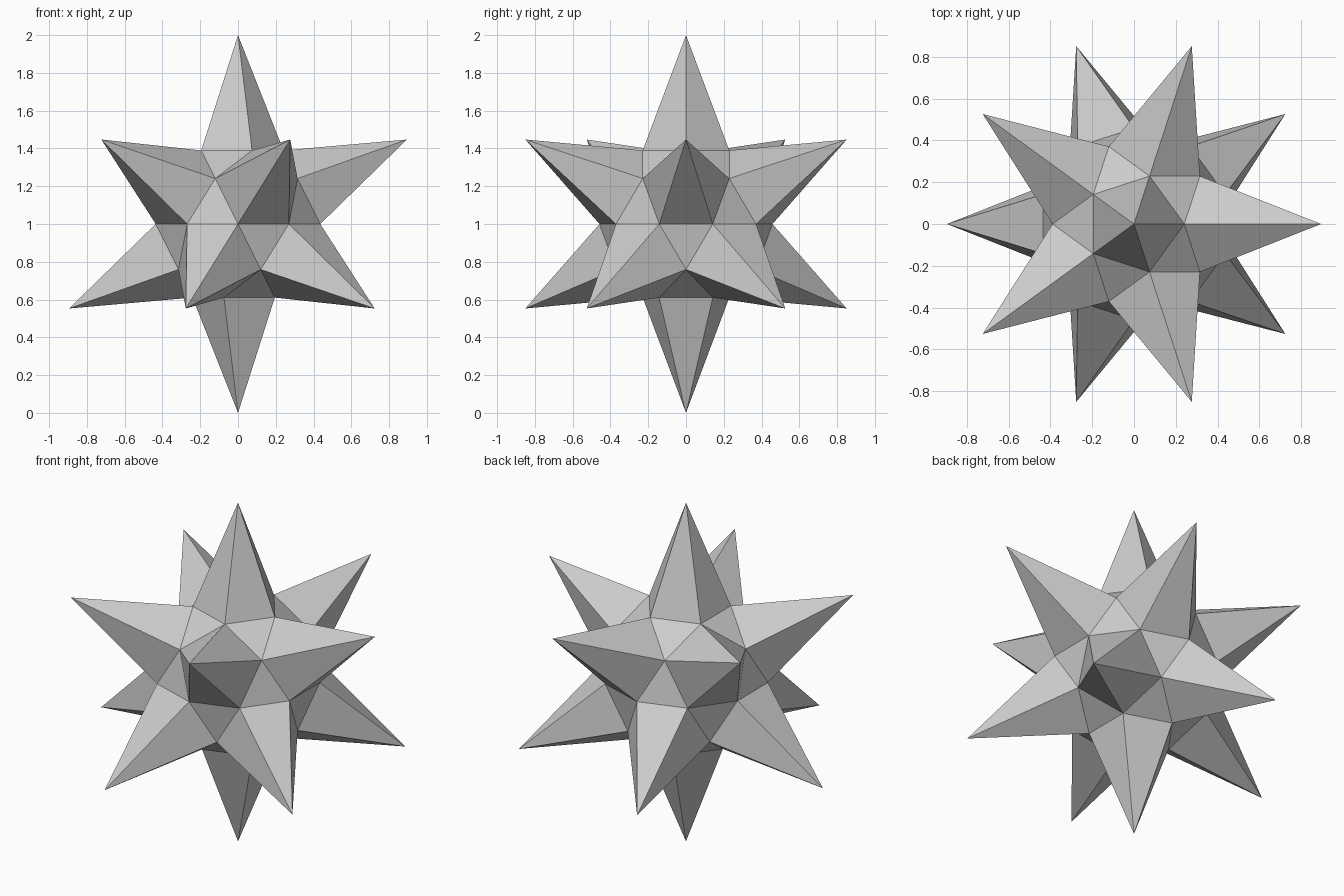
import bpy, bmesh
from mathutils import Vector

if "Cube" in bpy.data.objects:
    bpy.data.objects.remove(bpy.data.objects["Cube"])

INNER = 0.458   # radius of the core between the spikes

# Twelve-pointed star: a once-divided icosahedron whose edge midpoints sink inwards
bm = bmesh.new()
bmesh.ops.create_icosphere(bm, subdivisions=2, radius=1.0)
for v in bm.verts:
    is_tip = len(v.link_edges) == 5
    v.co = v.co.normalized() * (1.0 if is_tip else INNER)
bmesh.ops.translate(bm, verts=bm.verts, vec=Vector((0, 0, 1)))
bmesh.ops.recalc_face_normals(bm, faces=bm.faces)

mesh = bpy.data.meshes.new("spiked_star")
bm.to_mesh(mesh)
bm.free()
star = bpy.data.objects.new("spiked_star", mesh)
bpy.context.collection.objects.link(star)
